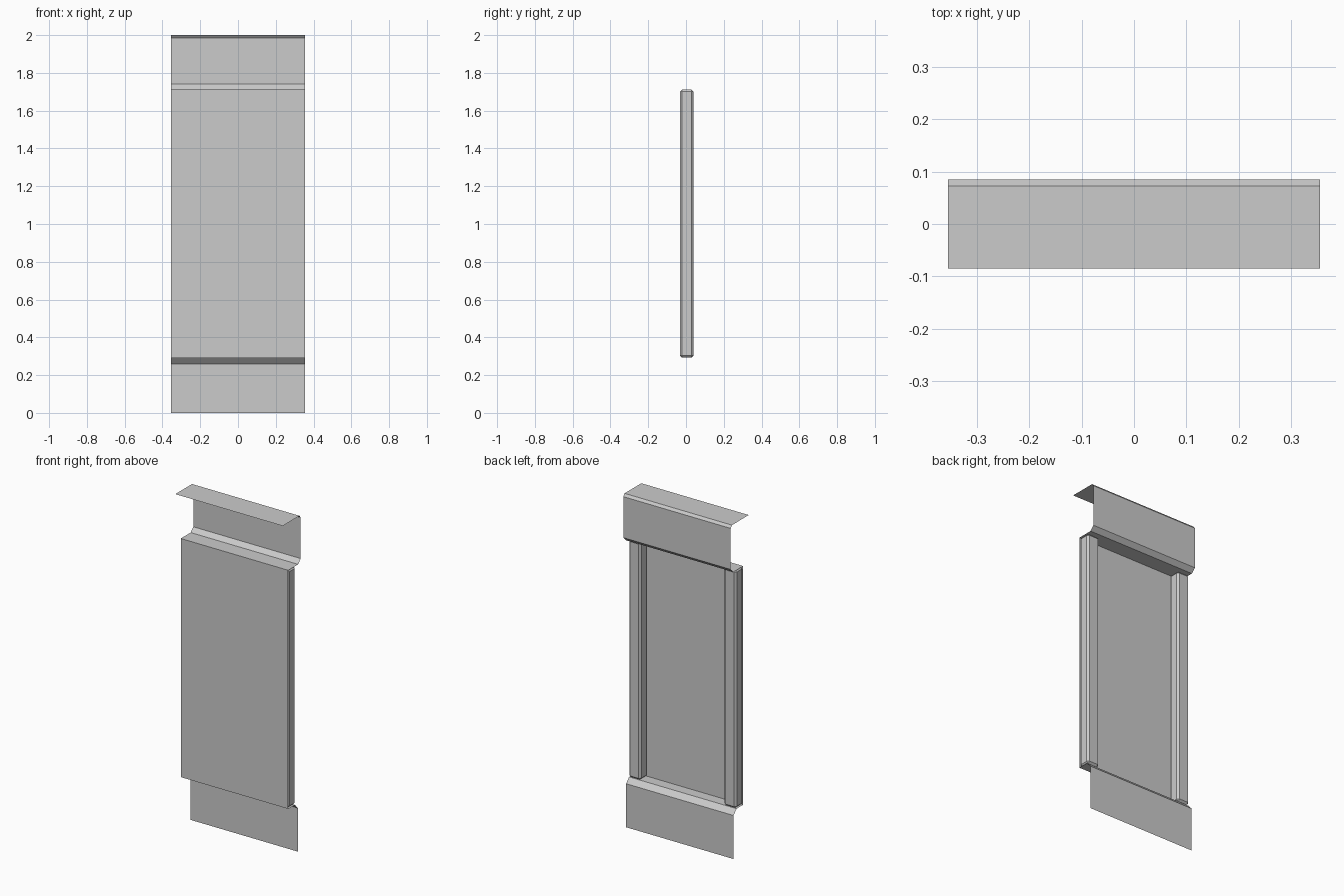
import bpy, bmesh

if "Cube" in bpy.data.objects:
    bpy.data.objects.remove(bpy.data.objects["Cube"])

HALF = 0.355


def finish(bm, name):
    mesh = bpy.data.meshes.new(name)
    bm.to_mesh(mesh)
    bm.free()
    obj = bpy.data.objects.new(name, mesh)
    bpy.context.collection.objects.link(obj)
    return obj


# Folded thin sheet: a (y, z) profile extruded along x
profile = [(-0.085, 2.0), (0.073, 2.0), (0.085, 1.985), (0.085, 1.74),
           (0.06, 1.715), (-0.033, 1.715), (-0.033, 0.29),
           (0.03, 0.29), (0.058, 0.26), (0.058, 0.0)]
bm = bmesh.new()
left = [bm.verts.new((-HALF, y, z)) for y, z in profile]
right = [bm.verts.new((HALF, y, z)) for y, z in profile]
for i in range(len(profile) - 1):
    bm.faces.new((left[i], left[i + 1], right[i + 1], right[i]))
finish(bm, "folded_sheet")


# Upright stiffeners with chamfered edges, one along each side of the panel
def stiffener(name, side):
    x0, x1 = HALF - 0.08, HALF
    y0, y1 = -0.031, 0.039
    z0, z1 = 0.292, 1.713
    bm = bmesh.new()
    bmesh.ops.create_cube(bm, size=1)
    for v in bm.verts:
        v.co.x = side * (x0 + x1) / 2 + v.co.x * (x1 - x0)
        v.co.y = (y0 + y1) / 2 + v.co.y * (y1 - y0)
        v.co.z = (z0 + z1) / 2 + v.co.z * (z1 - z0)
    bmesh.ops.bevel(bm, geom=bm.edges[:], offset=0.011, segments=1,
                    affect='EDGES', profile=0.5)
    return finish(bm, name)


stiffener("right_stiffener", 1)
stiffener("left_stiffener", -1)
